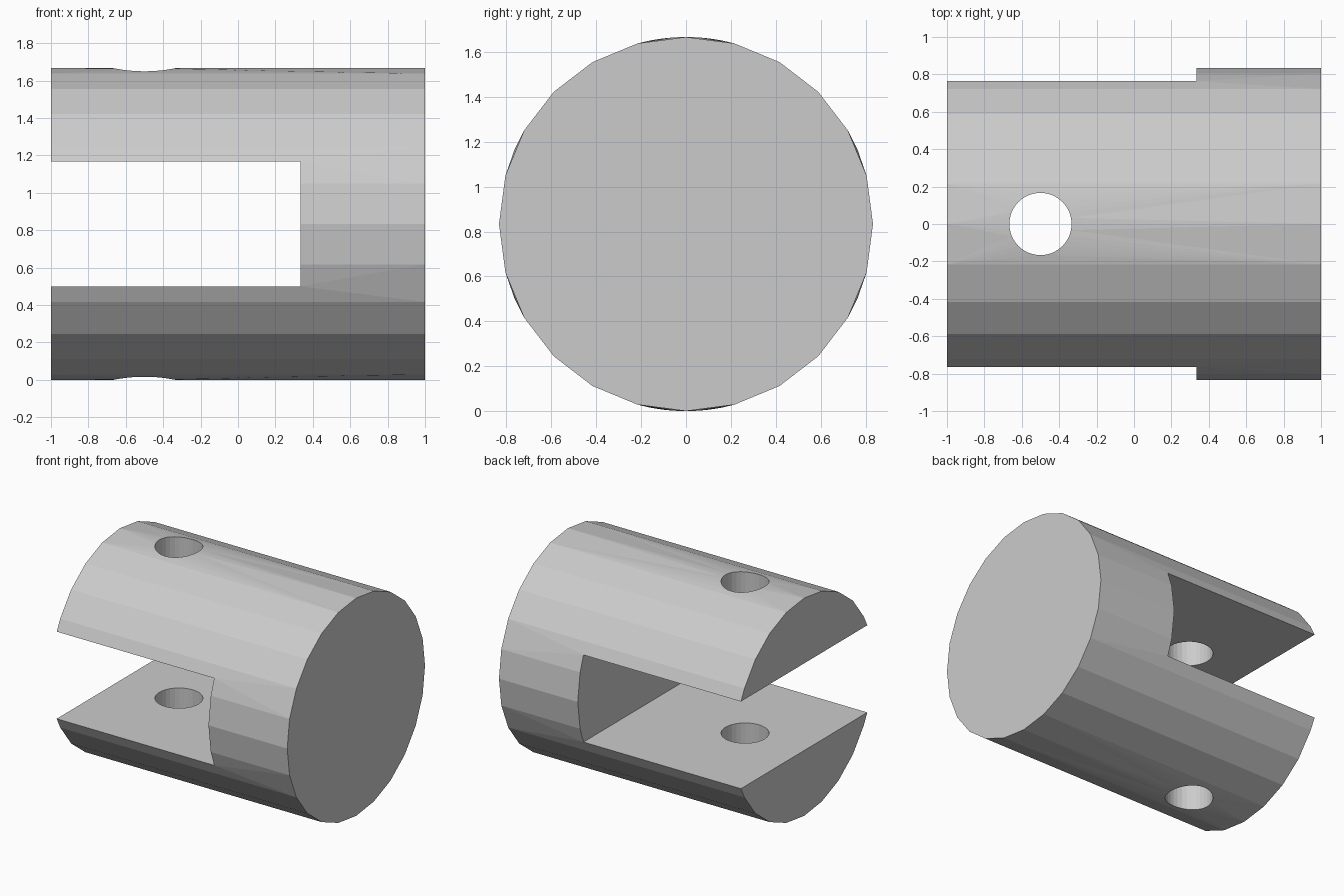
import bpy, bmesh, math

if "Cube" in bpy.data.objects:
    bpy.data.objects.remove(bpy.data.objects["Cube"])

R = 5 / 6          # body radius
C = 5 / 6          # axis height
SLOT = 1 / 3       # half height of slot


def cylinder(name, verts, radius, depth, loc, rot=(0, 0, 0)):
    bpy.ops.mesh.primitive_cylinder_add(vertices=verts, radius=radius, depth=depth,
                                        location=loc, rotation=rot)
    ob = bpy.context.object
    ob.name = name
    bpy.ops.object.transform_apply(location=True, rotation=True, scale=True)
    return ob


# Round bar lying along x
body = cylinder("clevis_body", 24, R, 2, (0, 0, C), (0, math.pi / 2, 0))

# Slot open at the left end
bpy.ops.mesh.primitive_cube_add(size=1, location=(-5 / 6, 0, C))
slot = bpy.context.object
slot.name = "slot_cutter"
slot.scale = (7 / 3, 3, 2 * SLOT)
bpy.ops.object.transform_apply(location=True, rotation=True, scale=True)

# Vertical pin hole through both jaws
hole = cylinder("pin_hole_cutter", 32, 1 / 6, 3, (-0.5, 0, C))

for cutter in (slot, hole):
    mod = body.modifiers.new(cutter.name, 'BOOLEAN')
    mod.operation = 'DIFFERENCE'
    mod.solver = 'EXACT'
    mod.object = cutter
    bpy.context.view_layer.objects.active = body
    bpy.ops.object.modifier_apply(modifier=mod.name)
for cutter in (slot, hole):
    bpy.data.objects.remove(cutter, do_unlink=True)

# Put the cut edges on the true round surface
bm = bmesh.new()
bm.from_mesh(body.data)
bmesh.ops.triangulate(bm, faces=bm.faces[:])
for v in bm.verts:
    y, z = v.co.y, v.co.z - C
    if math.hypot(y, z) < 0.8:
        continue
    if abs(abs(z) - SLOT) < 0.001:
        v.co.y = math.copysign(math.sqrt(R * R - z * z), y)
    elif abs(y) < 0.18:
        v.co.z = C + math.copysign(math.sqrt(R * R - y * y), z)
bm.to_mesh(body.data)
bm.free()
